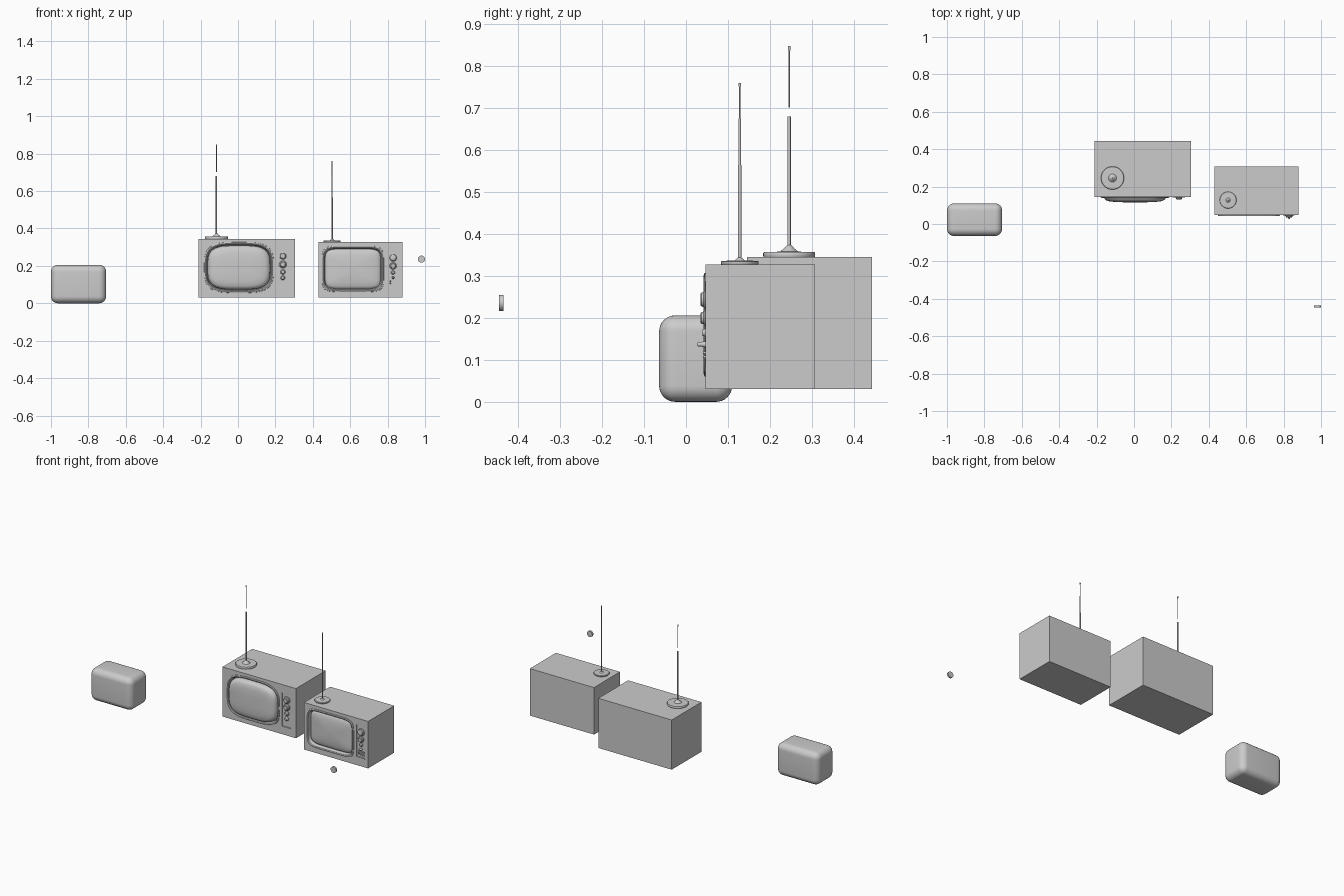
import bpy, bmesh
from math import cos, sin, pi, copysign

if "Cube" in bpy.data.objects:
    bpy.data.objects.remove(bpy.data.objects["Cube"])


def finish(bm, name, smooth=True):
    bmesh.ops.recalc_face_normals(bm, faces=bm.faces)
    me = bpy.data.meshes.new(name)
    bm.to_mesh(me)
    bm.free()
    ob = bpy.data.objects.new(name, me)
    bpy.context.collection.objects.link(ob)
    bpy.ops.object.select_all(action='DESELECT')
    ob.select_set(True)
    bpy.context.view_layer.objects.active = ob
    if smooth:
        bpy.ops.object.shade_smooth_by_angle(angle=0.6)
    return ob


def box(name, x0, x1, y0, y1, z0, z1, bevel=0, seg=1):
    bm = bmesh.new()
    bmesh.ops.create_cube(bm, size=1)
    for v in bm.verts:
        v.co = ((x0 + x1) / 2 + v.co.x * (x1 - x0),
                (y0 + y1) / 2 + v.co.y * (y1 - y0),
                (z0 + z1) / 2 + v.co.z * (z1 - z0))
    if bevel:
        bmesh.ops.bevel(bm, geom=bm.edges[:], offset=bevel, segments=seg,
                        profile=0.5, affect='EDGES')
    return finish(bm, name, bevel > 0)


def loft(name, rings, cap_start=True, cap_end=True):
    """Skin a list of equal-length point rings."""
    bm = bmesh.new()
    loops = [[bm.verts.new(p) for p in r] for r in rings]
    n = len(loops[0])
    for a, b in zip(loops, loops[1:]):
        for i in range(n):
            j = (i + 1) % n
            bm.faces.new((a[i], a[j], b[j], b[i]))
    if cap_start:
        bm.faces.new(loops[0])
    if cap_end:
        bm.faces.new(loops[-1])
    return finish(bm, name)


def oval(cx, cz, w, h, y, power, n=64):
    """Squarish oval in a plane facing the front; w and h are half sizes."""
    pts = []
    for i in range(n):
        c, s = cos(2 * pi * i / n), sin(2 * pi * i / n)
        r = (abs(c) ** power + abs(s) ** power) ** (-1 / power)
        pts.append((cx + w * r * c, y, cz + h * r * s))
    return pts


def lathe(name, x, y, profile, n=32):
    """Turned part on a vertical axis, profile of (radius, z)."""
    return loft(name, [[(x + r * cos(2 * pi * i / n), y + r * sin(2 * pi * i / n), z)
                        for i in range(n)] for r, z in profile])


def knob(name, x, z, r, y_back, y_front):
    d = y_back - y_front
    prof = [(r, y_back), (r, y_front + d * .55), (r * .8, y_front + d * .4),
            (r * .72, y_front + d * .1), (r * .6, y_front)]
    loft(name, [oval(x, z, q, q, y, 2, 28) for q, y in prof])


def cut(target, cutter):
    m = target.modifiers.new("cut", 'BOOLEAN')
    m.operation, m.solver, m.object = 'DIFFERENCE', 'EXACT', cutter
    bpy.context.view_layer.objects.active = target
    bpy.ops.object.modifier_apply(modifier=m.name)
    bpy.data.objects.remove(cutter)


def television(tag, body, screen, power, depth, dome, panel, knobs):
    x0, x1, yf, yb, z0, z1 = body
    cx, cz, w, h = screen
    px0, px1, pz0, pz1 = panel
    # cabinet with screen opening and sunken control panel
    cab = box(tag + "_cabinet", *body)
    cut(cab, loft("cutter", [oval(cx, cz, w, h, y, power) for y in (yf - .02, yf + depth)]))
    cut(cab, box("cutter", px0, px1, yf - .02, yf + .005, pz0, pz1))
    # raised bezel sloping into the opening
    rim = [(.004, .002), (.003, -.003), (-.003, -.005), (-.008, -.002),
           (-.013, depth * .7), (-.013, depth)]
    loft(tag + "_bezel", [oval(cx, cz, w + o, h + o, yf + dy, power) for o, dy in rim],
         False, False)
    # domed picture tube
    loft(tag + "_screen", [oval(cx, cz, (w - .014) * s, (h - .014) * s, yf + dy, power)
                           for s, dy in dome], False)
    # panel trim strips
    t = .003
    box(tag + "_panel_trim_left", px0 - t, px0, yf - .002, yf + .004, pz0, pz1)
    box(tag + "_panel_trim_bottom", px0 - t, px1, yf - .002, yf + .004, pz0 - t, pz0)
    # control knobs
    for i, (kx, kz, r, out) in enumerate(knobs):
        knob(f"{tag}_knob_{i + 1}", kx, kz, r, yf + .006, yf - out)


# larger television
television("large_tv", (-.21, .305, .145, .443, .03, .345),
           (.005, .191, .182, .132), 3.6, .025,
           [(1, .024), (.995, .004), (.975, -.008), (.93, -.017), (.84, -.023),
            (.65, -.027), (.35, -.029), (.05, -.029)],
           (.208, .272, .082, .292),
           [(.24, .253, .021, .013), (.24, .208, .02, .013),
            (.24, .168, .014, .011), (.24, .136, .012, .011)])

# smaller television
television("small_tv", (.43, .88, .047, .308, .03, .328),
           (.614, .184, .162, .12), 6.5, .02,
           [(1, .019), (.96, .013), (.88, .009), (.7, .005), (.4, .002), (.05, .001)],
           (.80, .857, .085, .288),
           [(.829, .244, .023, .012), (.829, .2, .019, .012), (.829, .165, .011, .008),
            (.829, .137, .007, .019), (.815, .117, .004, .007), (.815, .107, .004, .007)])

# slotted speaker below the small television's knobs
for i in range(4):
    box(f"speaker_slat_{i + 1}", .822, .85, .047, .054, .095 + i * .008, .099 + i * .008)

# larger aerial: base, rod and loose upper section
lathe("large_aerial_base", -.115, .246,
      [(.061, .345), (.062, .348), (.062, .354), (.06, .357), (.022, .358),
       (.012, .366), (.006, .373), (.004, .374)])
lathe("large_aerial_rod", -.115, .246, [(.004, .37), (.004, .68)], 12)
lathe("large_aerial_top", -.115, .246,
      [(.0018, .702), (.0018, .838), (.0032, .838), (.0032, .848)], 12)

# smaller aerial: base and telescopic rod
lathe("small_aerial_base", .503, .128,
      [(.044, .328), (.045, .33), (.045, .334), (.043, .336), (.012, .337),
       (.007, .342), (.004, .344)])
lathe("small_aerial_rod", .503, .128,
      [(.004, .34), (.004, .565), (.003, .565), (.003, .675), (.0018, .675),
       (.0018, .752), (.0034, .752), (.0034, .76)], 12)

# loose rounded block on the left
box("rounded_block", -1, -.705, -.064, .11, 0, .206, .038, 8)

# loose disc in front on the right
loft("loose_disc", [oval(.981, .236, .019, .019, y, 2, 32) for y in (-.446, -.435)])
